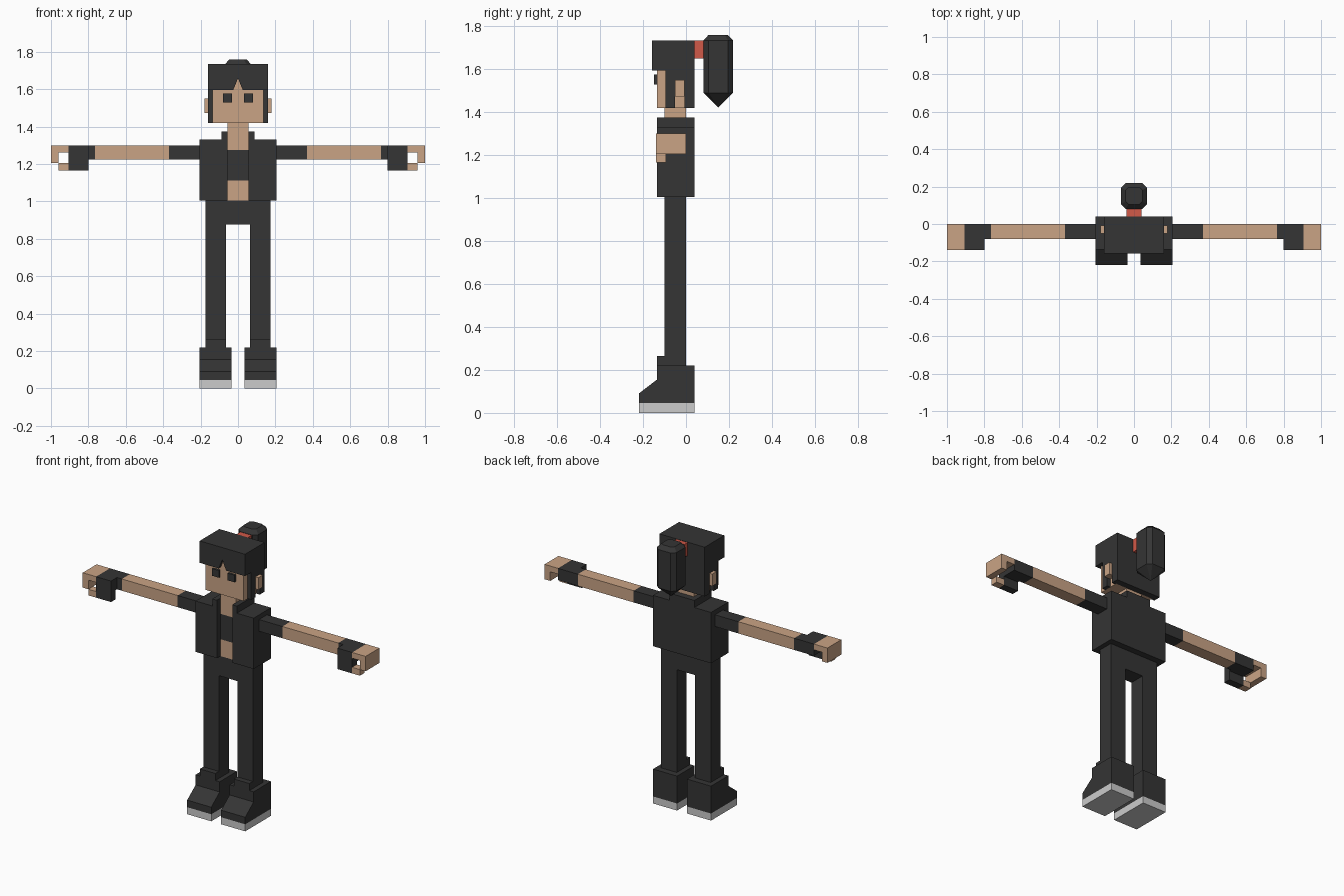
import bpy, bmesh, math

if "Cube" in bpy.data.objects:
    bpy.data.objects.remove(bpy.data.objects["Cube"])


def material(name, rgb):
    m = bpy.data.materials.new(name)
    m.diffuse_color = (*rgb, 1)
    m.use_nodes = True
    m.node_tree.nodes["Principled BSDF"].inputs["Base Color"].default_value = m.diffuse_color
    return m


SKIN = material("skin", (0.59, 0.37, 0.235))
DARK = material("charcoal", (0.035, 0.035, 0.035))
RED = material("hair tie red", (0.64, 0.10, 0.065))
GREY = material("sole grey", (0.60, 0.60, 0.60))


def finish(name, bm, mat):
    bmesh.ops.recalc_face_normals(bm, faces=bm.faces[:])
    me = bpy.data.meshes.new(name)
    bm.to_mesh(me)
    bm.free()
    ob = bpy.data.objects.new(name, me)
    bpy.context.collection.objects.link(ob)
    me.materials.append(mat)
    return ob


def add_prism(bm, pts, axis, lo, hi):
    """Extrude a 2D outline along x (pts are y,z), y (x,z) or z (x,y)."""
    def place(a, b, h):
        return {'x': (h, a, b), 'y': (a, h, b), 'z': (a, b, h)}[axis]
    rings = [[bm.verts.new(place(a, b, h)) for a, b in pts] for h in (lo, hi)]
    bm.faces.new(rings[0])
    bm.faces.new(rings[1])
    n = len(pts)
    for i in range(n):
        j = (i + 1) % n
        bm.faces.new((rings[0][i], rings[0][j], rings[1][j], rings[1][i]))


def prism(name, mat, pts, axis, lo, hi, pair=False):
    bm = bmesh.new()
    add_prism(bm, pts, axis, lo, hi)
    if pair:
        add_prism(bm, [(-a, b) for a, b in pts] if axis != 'x' else pts, axis,
                  *((-hi, -lo) if axis == 'x' else (lo, hi)))
    return finish(name, bm, mat)


def box(name, mat, x, y, z, pair=False):
    """Box from ranges; pair=True repeats it on the other side of the body."""
    pts = [(y[0], z[0]), (y[1], z[0]), (y[1], z[1]), (y[0], z[1])]
    return prism(name, mat, pts, 'x', x[0], x[1], pair)


# Shoes
box("shoe_soles", GREY, (0.035, 0.205), (-0.22, 0.04), (0, 0.045), True)
prism("shoes", DARK, [(-0.22, 0.045), (0.04, 0.045), (0.04, 0.22), (-0.135, 0.22),
                      (-0.135, 0.155), (-0.22, 0.09)], 'x', 0.035, 0.205, True)
box("shoe_tongues", DARK, (0.065, 0.175), (-0.135, -0.10), (0.22, 0.265), True)

# Trousers
prism("trousers", DARK, [(-0.175, 0.22), (-0.065, 0.22), (-0.065, 0.877), (0.065, 0.877),
                         (0.065, 0.22), (0.175, 0.22), (0.175, 1.005), (-0.175, 1.005)],
      'y', -0.10, 0.0)

# Torso, shirt and open jacket
box("belly", SKIN, (-0.055, 0.055), (-0.10, 0), (1.005, 1.113))
box("shirt", DARK, (-0.055, 0.055), (-0.10, 0), (1.113, 1.275))
box("neck", SKIN, (-0.055, 0.055), (-0.10, 0), (1.275, 1.42))


def wrap(w):
    """U-shaped outline that is open at the front."""
    return [(-w, -0.135), (-0.055, -0.135), (-0.055, 0), (0.055, 0),
            (0.055, -0.135), (w, -0.135), (w, 0.04), (-w, 0.04)]


prism("jacket", DARK, wrap(0.205), 'z', 1.005, 1.33)
prism("collar", DARK, wrap(0.087), 'z', 1.33, 1.375)

# Arms
ARM_Y, ARM_Z = (-0.08, 0), (1.225, 1.30)
box("sleeves", DARK, (0.205, 0.37), ARM_Y, ARM_Z, True)
box("forearms", SKIN, (0.37, 0.765), ARM_Y, ARM_Z, True)
box("glove_cuffs", DARK, (0.765, 0.80), ARM_Y, ARM_Z, True)

# Fingerless gloves with curled fingers and thumbs
box("glove_palms", DARK, (0.80, 0.905), (-0.14, 0), ARM_Z, True)
box("glove_thumbs", DARK, (0.80, 0.905), (-0.14, -0.093), (1.166, 1.225), True)
prism("fingers", SKIN, [(0.905, 1.30), (1.0, 1.30), (1.0, 1.205), (0.96, 1.205),
                        (0.96, 1.263), (0.905, 1.263)], 'y', -0.14, 0, True)
box("thumbs", SKIN, (0.905, 0.96), (-0.14, -0.093), (1.166, 1.205), True)

# Head
box("head", SKIN, (-0.135, 0.135), (-0.135, 0.0), (1.42, 1.66))
box("ears", SKIN, (0.135, 0.18), (-0.052, -0.008), (1.473, 1.55), True)
box("eyes", DARK, (0.031, 0.079), (-0.148, -0.135), (1.53, 1.576), True)

# Hair: crown, notched fringe, side locks around the ears, back
box("hair_crown", DARK, (-0.16, 0.16), (-0.135, 0.04), (1.595, 1.735))
prism("hair_fringe", DARK, [(-0.16, 1.595), (-0.026, 1.595), (0, 1.658), (0.026, 1.595),
                            (0.16, 1.595), (0.16, 1.735), (-0.16, 1.735)],
      'y', -0.158, -0.135)
prism("forehead", SKIN, [(-0.026, 1.595), (0.026, 1.595), (0, 1.658)], 'y', -0.138, -0.13)
prism("hair_sides", DARK, [(-0.095, 1.42), (-0.052, 1.42), (-0.052, 1.55), (-0.008, 1.55),
                           (-0.008, 1.42), (0.0, 1.42), (0.0, 1.595), (-0.095, 1.595)],
      'x', 0.135, 0.16, True)
box("hair_back", DARK, (-0.16, 0.16), (0, 0.04), (1.42, 1.595))

# Ponytail
box("hair_tie", RED, (-0.04, 0.04), (0.04, 0.09), (1.65, 1.733))
bm = bmesh.new()
rings = []
for r, c, z in ((0.069, 0.045, 1.49), (0.069, 0.045, 1.735), (0.045, 0.030, 1.76)):
    outline = [(r, -c), (r, c), (c, r), (-c, r), (-r, c), (-r, -c), (-c, -r), (c, -r)]
    rings.append([bm.verts.new((x, 0.15 + y, z)) for x, y in outline])
tip = bm.verts.new((0, 0.15, 1.422))
for i in range(8):
    j = (i + 1) % 8
    bm.faces.new((tip, rings[0][j], rings[0][i]))
    for a, b in zip(rings, rings[1:]):
        bm.faces.new((a[i], a[j], b[j], b[i]))
bm.faces.new(rings[-1])
finish("ponytail", bm, DARK)
